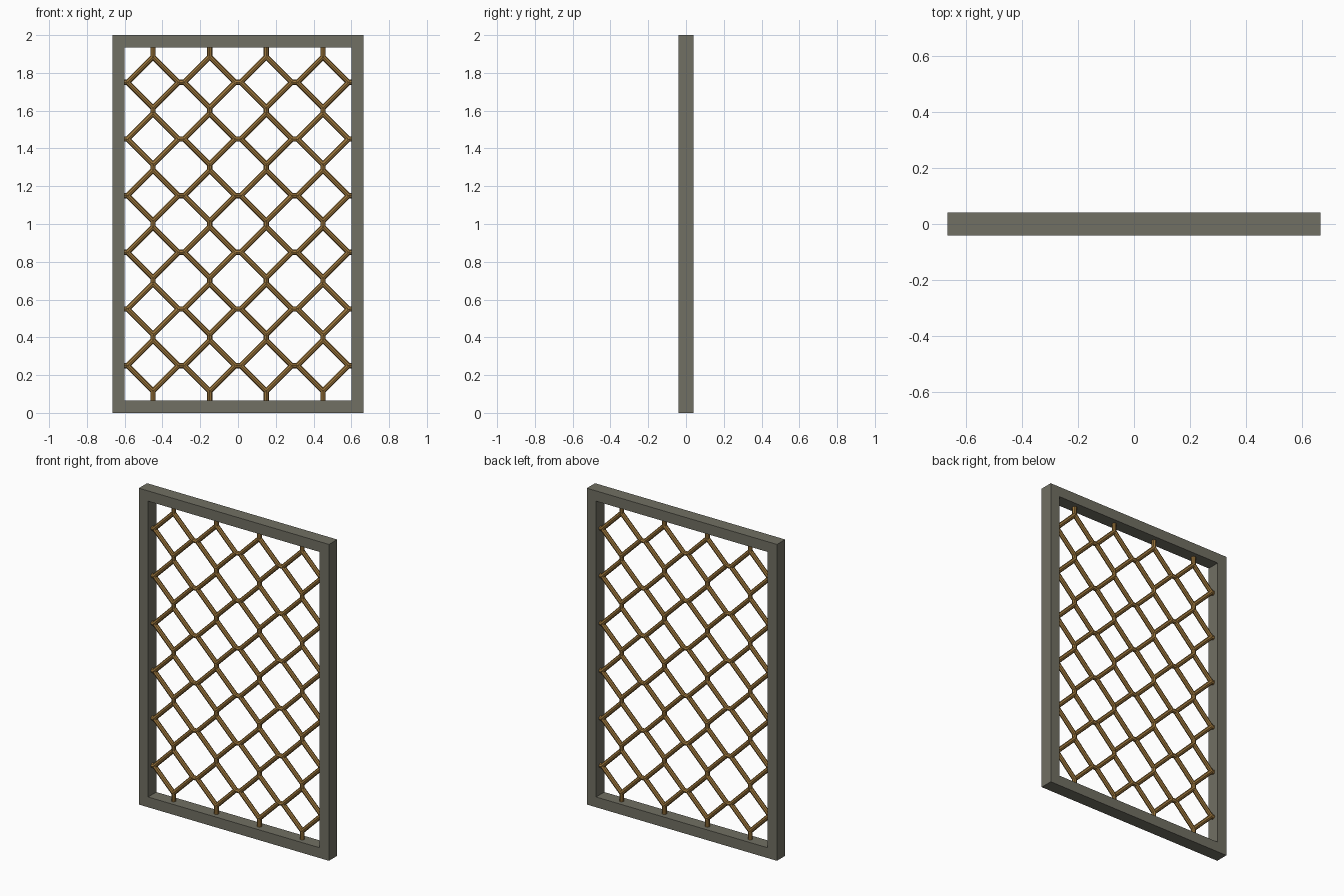
import bpy, bmesh
from mathutils import Vector, Matrix

if "Cube" in bpy.data.objects:
    bpy.data.objects.remove(bpy.data.objects["Cube"])


def material(name, color):
    m = bpy.data.materials.new(name)
    m.diffuse_color = (*color, 1)
    m.use_nodes = True
    m.node_tree.nodes["Principled BSDF"].inputs["Base Color"].default_value = m.diffuse_color
    return m


GREY = material("grey painted wood", (0.165, 0.16, 0.125))
BRASS = material("aged brass", (0.33, 0.18, 0.045))


def add_object(name, bm, mat):
    mesh = bpy.data.meshes.new(name)
    bm.to_mesh(mesh)
    bm.free()
    mesh.materials.append(mat)
    bpy.context.collection.objects.link(bpy.data.objects.new(name, mesh))


def box(name, lo, hi, mat):
    lo, hi = Vector(lo), Vector(hi)
    bm = bmesh.new()
    bmesh.ops.create_cube(bm, size=1, matrix=Matrix.Translation((lo + hi) / 2)
                          @ Matrix.Diagonal((*(hi - lo), 1)))
    add_object(name, bm, mat)


def rod(bm, x0, z0, x1, z1, r=0.014):
    # Eight-sided bar between two points in the lattice plane
    a, b = Vector((x0, 0, z0)), Vector((x1, 0, z1))
    d = b - a
    turn = Vector((0, 0, 1)).rotation_difference(d).to_matrix().to_4x4()
    bmesh.ops.create_cone(bm, cap_ends=True, segments=8, radius1=r, radius2=r,
                          depth=d.length, matrix=Matrix.Translation((a + b) / 2) @ turn)


# Outer frame: full-height stiles with rails between them
W, IN, T, H, D = 0.665, 0.6, 0.065, 2.0, 0.041
box("left_stile", (-W, -D, 0), (-IN, D, H), GREY)
box("right_stile", (IN, -D, 0), (W, D, H), GREY)
box("bottom_rail", (-IN, -D, 0), (IN, D, T), GREY)
box("top_rail", (-IN, -D, H - T), (IN, D, H), GREY)

# Lattice: diamonds joined by short straight links
PITCH, COLS, ROWS, R = 0.3, 4, 6, 0.135
xs = [(i - (COLS - 1) / 2) * PITCH for i in range(COLS)]
zs = [1 + (j - (ROWS - 1) / 2) * PITCH for j in range(ROWS)]
diamonds, links = bmesh.new(), bmesh.new()
for x in xs:
    for z in zs:
        for sx in (-1, 1):
            for sz in (-1, 1):
                e = 0.004
                rod(diamonds, x + sx * (R + e), z - sz * e, x - sx * e, z + sz * (R + e))
for x in xs:
    for j in range(ROWS + 1):
        zm = zs[0] - PITCH / 2 + j * PITCH
        lo = T if j == 0 else zm - 0.02
        hi = H - T if j == ROWS else zm + 0.02
        rod(links, x, lo, x, hi)
for z in zs:
    for i in range(COLS + 1):
        xm = -IN + i * PITCH
        rod(links, max(xm - 0.02, -IN), z, min(xm + 0.02, IN), z)
add_object("lattice_diamonds", diamonds, BRASS)
add_object("lattice_links", links, BRASS)
